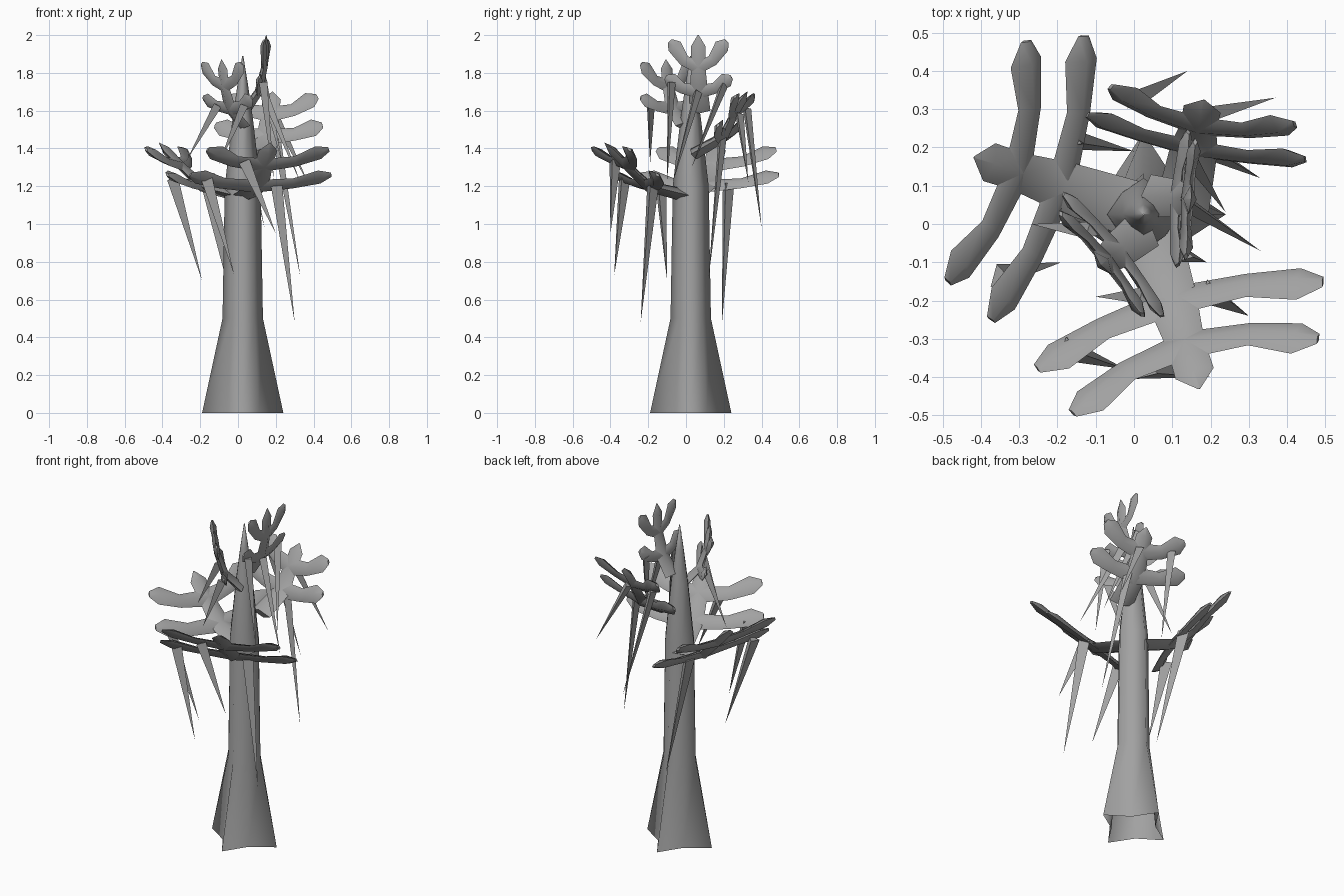
import bpy, bmesh, math
from mathutils import Vector

cube = bpy.data.objects.get("Cube")
if cube:
    bpy.data.objects.remove(cube, do_unlink=True)

GREY = (0.36, 0.36, 0.36, 1)
bark = bpy.data.materials.new("grey bark")
bark.use_nodes = True
bark.diffuse_color = GREY
bark.node_tree.nodes["Principled BSDF"].inputs["Base Color"].default_value = GREY


def finish(name, bm, smooth_angle=60):
    bmesh.ops.recalc_face_normals(bm, faces=bm.faces)
    mesh = bpy.data.meshes.new(name)
    bm.to_mesh(mesh)
    bm.free()
    mesh.materials.append(bark)
    ob = bpy.data.objects.new(name, mesh)
    bpy.context.collection.objects.link(ob)
    bpy.ops.object.select_all(action='DESELECT')
    ob.select_set(True)
    bpy.context.view_layer.objects.active = ob
    bpy.ops.object.shade_smooth_by_angle(angle=math.radians(smooth_angle))


def bridge(bm, rings, cap_start=True):
    n = len(rings[0])
    for a, b in zip(rings, rings[1:]):
        for i in range(n):
            j = (i + 1) % n
            bm.faces.new((a[i], a[j], b[j], b[i]))
    if cap_start:
        bm.faces.new(rings[0])
    bm.faces.new(rings[-1])


def ribbon(bm, path, widths, flat):
    """Flattened limb along a path; flat is the direction its thin side faces."""
    rings = []
    for i, p in enumerate(path):
        t = (path[min(i + 1, len(path) - 1)] - path[max(i - 1, 0)]).normalized()
        side = t.cross(flat).normalized()
        up = side.cross(t)
        w = max(widths[i], 0.003)
        h = w * 0.45
        rings.append([bm.verts.new(p + o) for o in (side * w, up * h, -side * w, -up * h)])
    bridge(bm, rings)


def branch(name, origin, out, profile, halves, lifts, size):
    """Stem with two crossing bars that sweep forward along the stem."""
    out = Vector((*out, 0)).normalized()
    side = Vector((-out.y, out.x, 0))
    base = Vector((*origin, 0))
    stem = [base + out * r + Vector((0, 0, z)) for r, z in profile]
    bm = bmesh.new()
    tangent = (stem[3] - stem[0]).normalized()
    tip = stem[3].lerp(stem[2], 0.35)
    ribbon(bm, stem[:3] + [tip, stem[3]],
           [size * w for w in (0.075, 0.065, 0.05, 0.052, 0)], side.cross(tangent))
    for i, half, lift in zip((1, 2), halves, lifts):
        t = (stem[i + 1] - stem[i]).normalized()
        path = [stem[i] + side * (half * f) + t * (lift * g) for f, g in
                ((-1, 1), (-0.84, 0.8), (-0.5, 0.25), (0, 0),
                 (0.5, 0.25), (0.84, 0.8), (1, 1))]
        ribbon(bm, path, [size * w for w in (0.018, 0.054, 0.04, 0.05, 0.04, 0.054, 0.018)],
               side.cross(t))
    finish(name, bm)


def spike(name, top, tip, radius):
    """Three-sided thorn hanging from a branch."""
    top, tip = Vector(top), Vector(tip)
    axis = (tip - top).normalized()
    a = axis.orthogonal().normalized()
    b = axis.cross(a)
    bm = bmesh.new()
    ring = [bm.verts.new(top + radius * (a * math.cos(k * math.tau / 3) + b * math.sin(k * math.tau / 3)))
            for k in range(3)]
    end = bm.verts.new(tip)
    bm.faces.new(ring)
    for k in range(3):
        bm.faces.new((ring[k], ring[(k + 1) % 3], end))
    finish(name, bm)


# Trunk: four-ribbed, flared foot, tapering to a point
bm = bmesh.new()
rings = []
for z, ridge, groove in ((0, 0.215, 0.12), (0.5, 0.107, 0.088), (1.2, 0.095, 0.08),
                         (1.55, 0.055, 0.046), (1.75, 0.026, 0.022), (1.89, 0.003, 0.002)):
    ring = []
    for k in range(8):
        r = groove if k % 2 else ridge
        ang = k * math.tau / 8
        ring.append(bm.verts.new((0.025 + r * math.cos(ang), 0.025 + r * math.sin(ang), z)))
    rings.append(ring)
bridge(bm, rings, cap_start=False)
finish("trunk", bm, 120)

# Two wide lower branches at right angles
low = [(0, 1.15), (0.21, 1.2), (0.33, 1.31), (0.45, 1.43)]
branch("lower_front_branch", (0.04, 0), (0.29, -0.957), low, (0.39, 0.335), (0.09, 0.12), 1)
branch("lower_right_branch", (0.01, 0.035), (-0.95, 0.31), low, (0.39, 0.33), (0.09, 0.12), 1)

# Upper branches, smaller and steeper
branch("back_branch", (0.125, 0.04), (0.2, 0.98),
       [(0, 1.37), (0.16, 1.46), (0.22, 1.58), (0.29, 1.7)], (0.29, 0.245), (0.07, 0.11), 0.95)
branch("upper_right_branch", (0.045, 0), (-0.78, -0.63),
       [(0.02, 1.52), (0.11, 1.61), (0.15, 1.73), (0.17, 1.87)], (0.205, 0.17), (0.06, 0.12), 0.75)
branch("upper_left_branch", (0.02, 0.075), (0.99, -0.08),
       [(0.02, 1.6), (0.09, 1.7), (0.12, 1.83), (0.13, 2.0)], (0.175, 0.15), (0.08, 0.14), 0.75)

# Hanging thorns of the lower branches
for i, (top, tip) in enumerate((
        ((-0.35, -0.14, 1.24), (-0.19, -0.1, 0.7)),
        ((-0.17, -0.33, 1.24), (-0.02, -0.38, 0.73)),
        ((0.2, -0.18, 1.2), (0.3, -0.24, 0.48)),
        ((-0.17, 0.22, 1.21), (0, 0.19, 0.47)),
        ((0.03, -0.38, 1.33), (0.2, -0.4, 0.95)))):
    spike(f"lower_thorn_{i}", top, tip, 0.036)

# Hanging thorns of the upper branches
for i, (top, tip) in enumerate((
        ((0.2, 0.19, 1.46), (0.33, 0.12, 0.72)),
        ((0, 0.32, 1.61), (0.14, 0.4, 0.98)),
        ((0.19, 0.28, 1.58), (0.37, 0.33, 1.22)),
        ((0.13, 0.06, 1.7), (0.33, -0.07, 1.22)),
        ((0.13, -0.08, 1.75), (0.19, -0.1, 1.23)),
        ((0.13, 0.2, 1.74), (0.24, 0.03, 1.3)),
        ((-0.11, -0.02, 1.63), (-0.27, 0, 1.34)),
        ((0.03, -0.19, 1.63), (-0.1, -0.19, 1.32)))):
    spike(f"upper_thorn_{i}", top, tip, 0.026)
